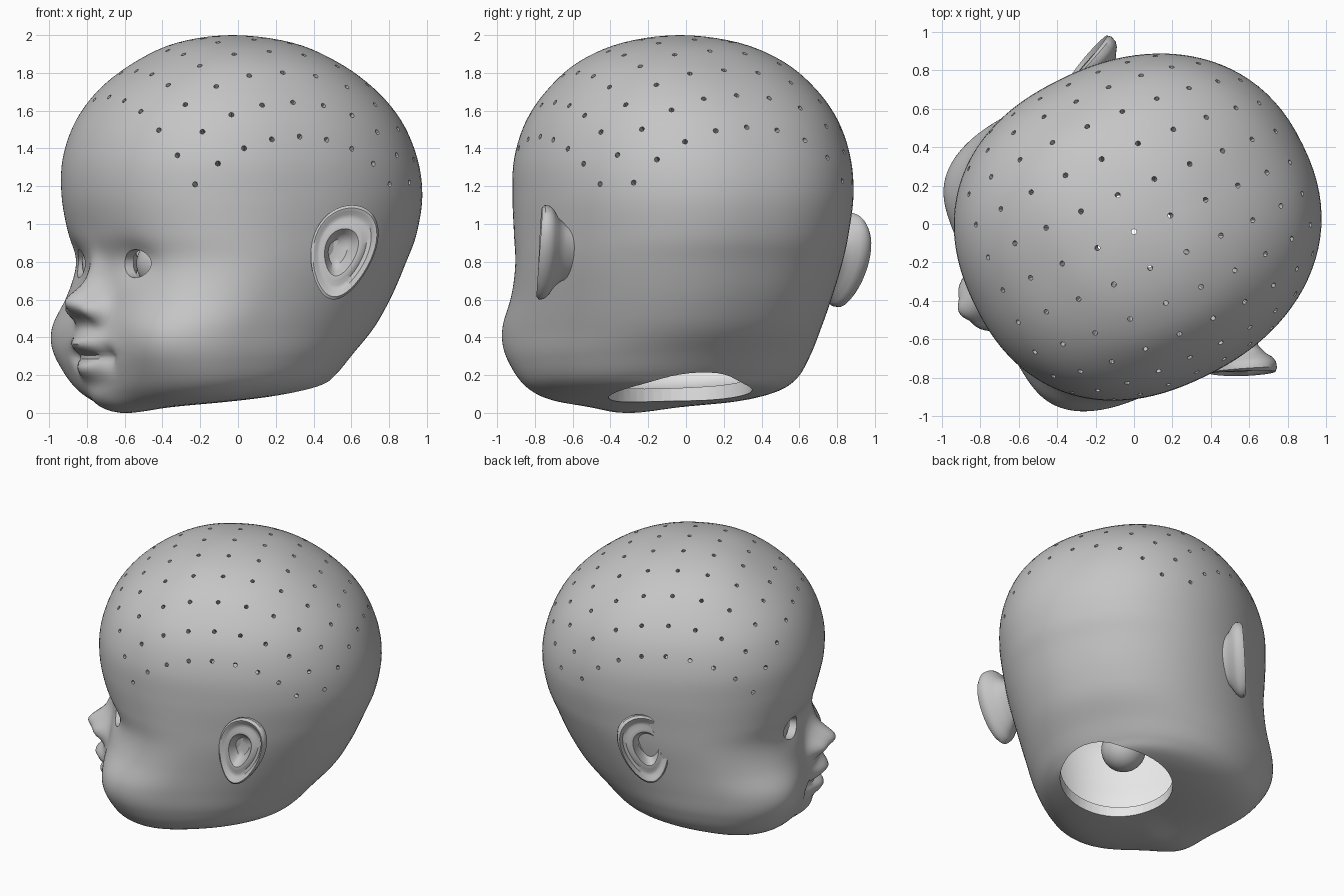
import bpy, bmesh, math
from mathutils import Matrix, Vector

if "Cube" in bpy.data.objects:
    bpy.data.objects.remove(bpy.data.objects["Cube"])

# Local frame: u = towards the face, v = towards the left ear, z = up
TURN = Matrix.Rotation(math.radians(206), 4, 'Z') @ Matrix.Translation((0, 0.015, 0))


def material(name, value):
    m = bpy.data.materials.new(name)
    m.use_nodes = True
    col = (value, value, value, 1)
    m.diffuse_color = col
    m.node_tree.nodes["Principled BSDF"].inputs["Base Color"].default_value = col
    return m


MATS = [material("grey vinyl", 0.56), material("pale inside", 0.8)]


def make(name, bm):
    me = bpy.data.meshes.new(name)
    bm.to_mesh(me)
    bm.free()
    for m in MATS:
        me.materials.append(m)
    ob = bpy.data.objects.new(name, me)
    bpy.context.scene.collection.objects.link(ob)
    return ob


def smooth(ob):
    bpy.ops.object.select_all(action='DESELECT')
    ob.select_set(True)
    bpy.context.view_layer.objects.active = ob
    bpy.ops.object.shade_smooth_by_angle(angle=math.radians(45))


# Head sections: height, back u, front u, half width, u of widest point
RINGS = [
    (.08, .10, .10, 0, .10), (.075, -.20, .45, .33, .15), (.10, -.40, .68, .56, .25),
    (.17, -.48, .80, .70, .30), (.30, -.58, .85, .77, .32), (.45, -.70, .86, .80, .30),
    (.62, -.80, .84, .82, .20), (.80, -.88, .83, .84, .10), (.95, -.94, .88, .85, .05),
    (1.15, -.97, .925, .86, 0), (1.35, -.94, .92, .85, 0), (1.55, -.85, .85, .79, 0),
    (1.72, -.70, .72, .68, 0), (1.86, -.50, .53, .53, .02), (1.96, -.27, .32, .30, .03),
    (2.0, .04, .04, 0, .04)]

# Face relief: side offset, height, side spread, height spread, amount
RELIEF = [
    (0, .585, .11, .085, .16), (0, .72, .09, .12, .05), (.12, .545, .06, .06, .07),  # nose
    (0, .385, .16, .045, .07), (0, .27, .13, .045, .06), (0, .325, .17, .02, -.045),  # lips
    (0, .35, .24, .14, .04), (.2, .32, .05, .05, -.03),                             # muzzle
    (0, .13, .16, .08, .06),                                                        # chin
    (.34, .81, .14, .10, -.035)]                                                    # eye sockets


def mirrored(r):
    return (r[0], r[2], r[1], -r[3], r[4])


def sections(fine):
    """Catmull-Rom rows through the head sections."""
    pts = [mirrored(RINGS[1])] + RINGS + [mirrored(RINGS[-2])]
    rows = []
    for i in range(1, len(pts) - 2):
        steps = fine if 3 <= i <= 9 else 5
        for k in range(steps):
            t = k / steps
            rows.append([0.5 * (2 * b + (c - a) * t + (2 * a - 5 * b + 4 * c - d) * t * t
                                + (3 * b - a - 3 * c + d) * t ** 3)
                         for a, b, c, d in zip(*pts[i - 1:i + 3])])
    rows.append(list(RINGS[-1]))
    return rows


def power(x, e):
    return math.copysign(abs(x) ** e, x)


def head_point(row, s, detailed):
    z, back, front, w, uc = row
    t = s - 0.55 * math.sin(s)
    c, sn = math.cos(t), math.sin(t)
    e = 2 / 2.35 if c > 0 else 2 / 2.1
    u = uc + (front - uc if c > 0 else uc - back) * power(c, e)
    v = w * power(sn, 2 / 2.25)
    low = max(0, 1 - z / 0.5) ** 1.5
    z2 = z - 0.13 * (u - 0.1) * low
    if detailed:
        a = abs(v)
        if c > 0:
            du = sum(k * math.exp(-((a - v0) / sv) ** 2 - ((z - z0) / sz) ** 2)
                     for v0, z0, sv, sz, k in RELIEF)
            u += du * min(1, c * 3)
        cheek = math.exp(-((u - .7) / .36) ** 2 - ((a - .6) / .3) ** 2 - ((z - .4) / .21) ** 2)
        u += 0.085 * cheek
        v += math.copysign(0.04 * cheek, v)
        z2 -= 0.05 * math.exp(-((u - .72) / .2) ** 2 - (v / .25) ** 2) * low
    return Vector((u, v, z2))


def loft(bm, fine, segs, detailed, scale, mat):
    rows = sections(fine)
    centre = Vector((0, 0, 1))
    rings = []
    for n, row in enumerate(rows):
        count = 1 if n in (0, len(rows) - 1) else segs
        rings.append([bm.verts.new(TURN @ (
            centre + (head_point(row, 2 * math.pi * j / segs, detailed) - centre) * scale))
            for j in range(count)])
    for lo, hi in zip(rings, rings[1:]):
        for j in range(segs):
            k = (j + 1) % segs
            if len(lo) == 1:
                f = [lo[0], hi[k], hi[j]]
            elif len(hi) == 1:
                f = [lo[j], lo[k], hi[0]]
            else:
                f = [lo[j], lo[k], hi[k], hi[j]]
            bm.faces.new(f if detailed else f[::-1]).material_index = mat


# Hollow head shell
bm = bmesh.new()
loft(bm, 9, 144, True, 1.0, 0)
zmin = min(v.co.z for v in bm.verts)
loft(bm, 5, 56, False, 0.92, 1)
for v in bm.verts:
    v.co.z = (v.co.z - zmin) * 2 / (2 - zmin)
head = make("head_shell", bm)

# Cutters: hair holes, neck opening and eye openings
cut = bmesh.new()


def cut_rod(matrix, radius, depth, sides, mat):
    geom = bmesh.ops.create_cone(cut, cap_ends=True, segments=sides, radius1=radius,
                                 radius2=radius, depth=depth, matrix=matrix)
    for f in {f for v in geom["verts"] for f in v.link_faces}:
        f.material_index = mat


for i in range(-4, 6):
    for j in range(-5, 6):
        if abs(i) + abs(j) == 10:
            continue
        polar = math.radians(12) * math.hypot(i, j)
        az = math.atan2(j, i) + math.radians(24)
        d = Vector((math.sin(polar) * math.cos(az), math.sin(polar) * math.sin(az), math.cos(polar)))
        rot = d.to_track_quat('Z', 'Y').to_matrix().to_4x4()
        cut_rod(Matrix.Translation(Vector((0, -.04, 1)) + d * 0.95) @ rot, 0.014, 0.5, 8, 0)

cut_rod(Matrix.Translation((.13, -.03, .05)), 0.38, 0.7, 48, 1)
for side in (-1, 1):
    cut_rod(TURN @ Matrix.Translation((.8, .34 * side, .79)) @ Matrix.Rotation(math.pi / 2, 4, 'Y')
            @ Matrix.Diagonal((.075, .10, 1, 1)), 1, 0.6, 24, 0)
cutter = make("cutter", cut)
cutter.hide_render = True

mod = head.modifiers.new("openings", 'BOOLEAN')
mod.operation = 'DIFFERENCE'
mod.solver = 'EXACT'
mod.object = cutter
bpy.context.view_layer.objects.active = head
bpy.ops.object.modifier_apply(modifier=mod.name)
bpy.data.objects.remove(cutter)
smooth(head)

# Eyeballs set behind the openings
for name, side in (("left_eye", 1), ("right_eye", -1)):
    bm = bmesh.new()
    bmesh.ops.create_uvsphere(bm, u_segments=32, v_segments=20, radius=0.15,
                              matrix=TURN @ Matrix.Translation((.60, .33 * side, .79)))
    smooth(make(name, bm))

# Ear cross-section from the bowl over the rim to the root: radius, height
EAR = [(.12, -.06), (.28, -.055), (.4, -.02), (.5, .018), (.6, .02), (.7, .005), (.8, .01),
       (.87, .035), (.94, .045), (1, .025), (.99, -.01), (.9, -.035), (.74, -.06),
       (.6, -.1), (.54, -.18)]


def ear(name, side, u, v, z):
    e1 = Vector((-1, .36 * side, 0)).normalized()
    n = Vector((.36, side, 0)).normalized()
    e2 = Vector((-.2, .03 * side, 1)).normalized()
    centre = Vector((u, v * side, z))
    bm = bmesh.new()
    segs, rings = 48, []
    for r, h in EAR:
        ring = []
        for j in range(segs):
            a = 2 * math.pi * j / segs
            c, s = math.cos(a), math.sin(a)
            width = 0.17 * (1 + 0.22 * s)
            rim = 0.65 + 0.35 * c if h > 0 else 1
            across = width * r * c - 0.04 * max(0, 0.8 - r)
            ring.append(bm.verts.new(TURN @ (
                centre + e1 * across + e2 * 0.255 * r * s + n * h * rim)))
        rings.append(ring)
    for lo, hi in zip(rings, rings[1:]):
        for j in range(segs):
            k = (j + 1) % segs
            bm.faces.new((lo[j], lo[k], hi[k], hi[j]))
    bm.faces.new(rings[0])
    bm.faces.new(rings[-1])
    bmesh.ops.recalc_face_normals(bm, faces=bm.faces)
    smooth(make(name, bm))


ear("left_ear", 1, -.17, .90, .85)
ear("right_ear", -1, -.15, .86, .81)
